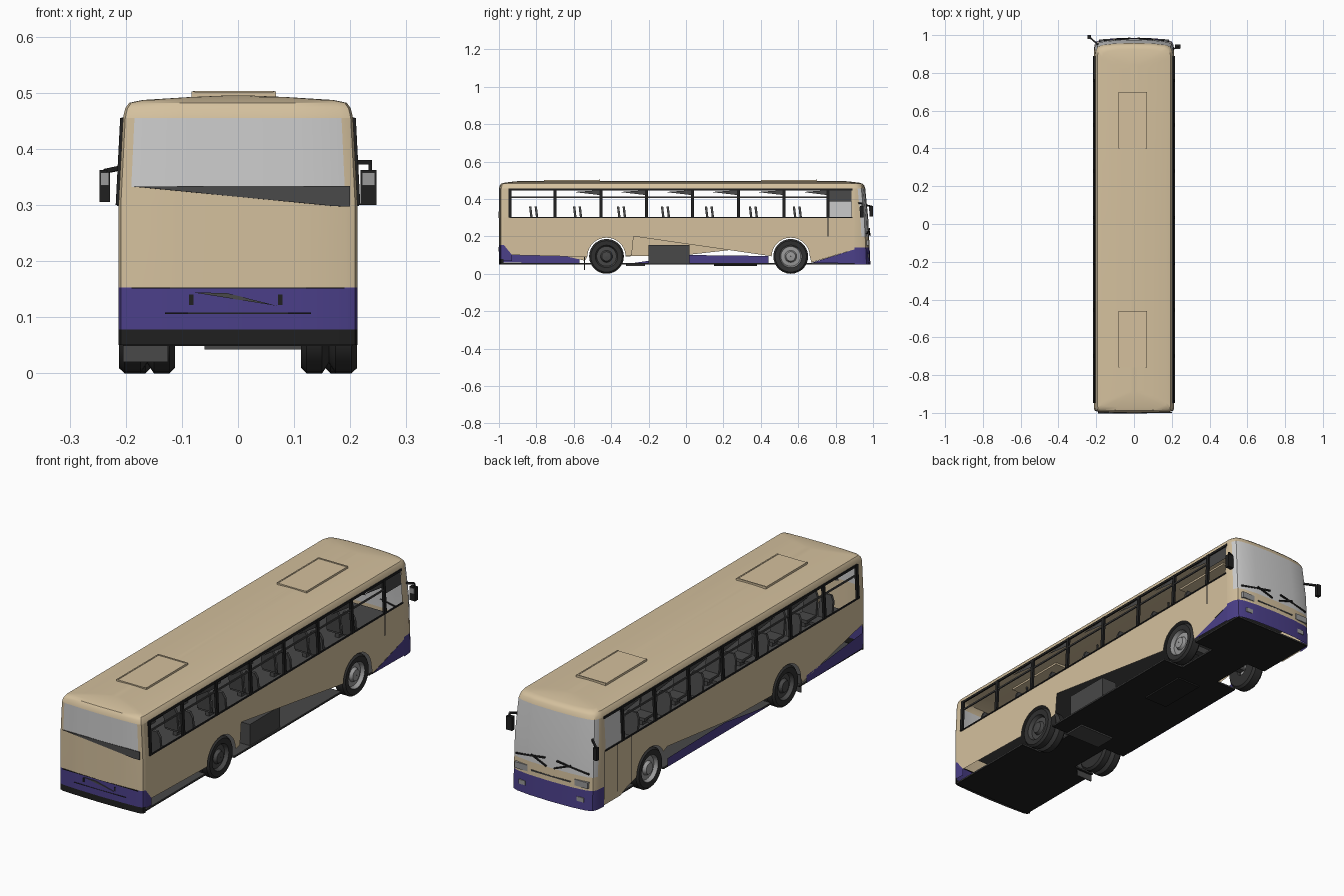
import bpy, bmesh, math
from mathutils import Vector

if "Cube" in bpy.data.objects:
    bpy.data.objects.remove(bpy.data.objects["Cube"])


def material(name, r, g, b):
    m = bpy.data.materials.new(name)
    m.diffuse_color = (r, g, b, 1)
    m.use_nodes = True
    m.node_tree.nodes["Principled BSDF"].inputs["Base Color"].default_value = m.diffuse_color
    return m


CREAM = material("cream paint", 0.66, 0.53, 0.34)
PURPLE = material("purple paint", 0.07, 0.05, 0.25)
GLASS = material("pale grey glass", 0.62, 0.62, 0.62)
DARK = material("dark grey", 0.065, 0.065, 0.065)
BLACK = material("black", 0.014, 0.014, 0.014)
TYRE = material("tyre rubber", 0.03, 0.03, 0.03)
METAL = material("grey metal", 0.32, 0.32, 0.32)


def mesh(name, verts, faces, mats, idx=None, thick=0):
    me = bpy.data.meshes.new(name)
    me.from_pydata([tuple(v) for v in verts], [], faces)
    for m in mats:
        me.materials.append(m)
    if idx:
        for p, i in zip(me.polygons, idx):
            p.material_index = i
    bm = bmesh.new()
    bm.from_mesh(me)
    bmesh.ops.recalc_face_normals(bm, faces=bm.faces)
    bm.to_mesh(me)
    bm.free()
    ob = bpy.data.objects.new(name, me)
    bpy.context.collection.objects.link(ob)
    if thick:
        mod = ob.modifiers.new("thickness", 'SOLIDIFY')
        mod.thickness = thick
        mod.offset = 0
    return ob


def box(name, x0, x1, y0, y1, z0, z1, mat):
    v = [(x, y, z) for x in (x0, x1) for y in (y0, y1) for z in (z0, z1)]
    f = [(0, 1, 3, 2), (4, 6, 7, 5), (0, 4, 5, 1), (2, 3, 7, 6), (0, 2, 6, 4), (1, 5, 7, 3)]
    return mesh(name, v, f, [mat])


def bar(name, a, b, w, mat):
    a, b = Vector(a), Vector(b)
    d = (b - a).normalized()
    u = d.cross(Vector((0, 0, 1)) if abs(d.z) < 0.9 else Vector((1, 0, 0))).normalized() * w / 2
    t = d.cross(u)
    v = [p + i * u + j * t for p in (a, b) for i, j in ((-1, -1), (1, -1), (1, 1), (-1, 1))]
    f = [(0, 1, 2, 3), (7, 6, 5, 4)] + [(i, (i + 1) % 4, 4 + (i + 1) % 4, 4 + i) for i in range(4)]
    return mesh(name, v, f, [mat])


def half_width(z):
    return 0.213 if z <= 0.3 else 0.213 - 0.008 * (z - 0.3) / 0.155


def side(name, s, pts, mat, off=0.0, thick=0):
    """Flat panel on the side wall from (y, z) points."""
    v = [(s * (half_width(z) + off), y, z) for y, z in pts]
    return mesh(name, v, [tuple(range(len(v)))], [mat], thick=thick)


def rect(y0, y1, z0, z1):
    return [(y0, z0), (y1, z0), (y1, z1), (y0, z1)]


# plan curves of the two ends: (fraction of half width, y)
FRONT = [(1, 0.90), (0.985, 0.945), (0.94, 0.965), (0.82, 0.975), (0.5, 0.983), (0, 0.986)]
REAR = [(1, -0.975), (0.98, -0.988), (0.9, -0.994), (0.5, -0.998), (0, -1.0)]


def curve(pts, w, z, inset=0):
    sg = 1 if pts[0][1] > 0 else -1
    lean = 0
    if sg > 0:
        lean = 0.012 * (z - 0.05) / 0.25 if z < 0.3 else 0.012 + 0.1 * (z - 0.3)
    half = [(f * w, y - sg * (inset + (lean if i else 0)), z) for i, (f, y) in enumerate(pts)]
    return half + [(-x, y, z) for x, y, z in reversed(half[:-1])]


def end(name, pts, rows, mats, glass_row, limit):
    zs = [r[0] for r in rows]
    v, f, idx = [], [], []
    for z in zs:
        v += curve(pts, half_width(z), z)
    n = 2 * len(pts) - 1
    for r in range(len(zs) - 1):
        for c in range(n - 1):
            f.append((r * n + c, r * n + c + 1, (r + 1) * n + c + 1, (r + 1) * n + c))
            edge = c < limit or c >= n - 1 - limit
            idx.append(0 if r >= glass_row and edge else rows[r][1])
    return mesh(name, v, f, mats, idx)


# end walls, coloured by height
PAINT = [CREAM, PURPLE, GLASS, BLACK]
end("rear_wall", REAR, [(0.05, 3), (0.078, 1), (0.153, 0), (0.3, 0), (0.332, 2), (0.455, 0)], PAINT, 4, 2)
end("front_wall", FRONT, [(0.05, 1), (0.14, 0), (0.2, 2), (0.3, 2), (0.455, 0)], PAINT, 2, 1)

# roof: stacked rings closing towards a shallow crown
rings = [(0.455, 0.205, 0), (0.472, 0.201, 0.004), (0.482, 0.194, 0.012), (0.487, 0.17, 0.03),
         (0.492, 0.09, 0.07), (0.495, 0.02, 0.1)]
v, f = [], []
for z, w, ins in rings:
    v += curve(FRONT, w, z, ins) + list(reversed(curve(REAR, w, z, ins)))
n = len(v) // len(rings)
for r in range(len(rings) - 1):
    for c in range(n):
        d = (c + 1) % n
        f.append((r * n + c, r * n + d, (r + 1) * n + d, (r + 1) * n + c))
f.append(tuple(range(len(v) - n, len(v))))
mesh("roof", v, f, [CREAM])
for i, (y0, y1, ye) in enumerate(((0.4, 0.7, 0.7), (-0.76, -0.46, -0.46))):
    box("roof_hatch", -0.08, 0.065, y0, y1, 0.485, 0.5, CREAM)
    for x in (-0.08, 0.065):
        box("hatch_edge", x - 0.003, x + 0.003, y0, y1, 0.485, 0.502, CREAM)
    box("hatch_end", -0.08, 0.065, ye - 0.006, ye, 0.485, 0.503, CREAM)

# lower side walls with wheel arches and open skirt gaps
WHEELS = (-0.425, 0.56)


def arch(yc):
    return [(yc - 0.102 * math.cos(a), 0.093 + 0.1 * math.sin(a))
            for a in [math.pi * i / 14 for i in range(15)]]


right = [(-0.975, 0.3), (-0.975, 0.155), (-0.93, 0.1), (-0.53, 0.09)] + arch(WHEELS[0]) + \
    [(-0.29, 0.1), (-0.28, 0.2), (0.45, 0.095)] + arch(WHEELS[1]) + [(0.67, 0.06), (0.9, 0.13), (0.9, 0.3)]
left = [(-0.975, 0.3), (-0.975, 0.17), (-0.54, 0.07)] + arch(WHEELS[0]) + \
    [(0.0, 0.1), (0.44, 0.15)] + arch(WHEELS[1])[2:] + [(0.72, 0.08), (0.78, 0.055), (0.9, 0.055), (0.9, 0.3)]
side("right_side_wall", 1, right, CREAM)
side("left_side_wall", -1, left, CREAM)
side("right_front_skirt", 1, [(0.67, 0.058), (0.9, 0.055), (0.9, 0.13)], PURPLE)
side("right_rear_skirt", 1, [(-0.975, 0.155), (-0.975, 0.07), (-0.93, 0.068), (-0.93, 0.1)], PURPLE)
side("left_rear_skirt", -1, [(-0.975, 0.06), (-0.975, 0.13), (-0.57, 0.09), (-0.57, 0.055)], PURPLE)
side("left_middle_skirt", -1, [(-0.3, 0.055), (0.44, 0.055), (0.44, 0.095), (0.02, 0.1)], PURPLE)
box("side_locker", 0.12, 0.2, -0.2, 0.02, 0.056, 0.155, DARK)

# window bands
PILLARS = [-0.94, -0.70, -0.455, -0.21, 0.035, 0.28, 0.525, 0.76]
for s in (1, -1):
    side("rear_corner_post", s, rect(-0.975, -0.945, 0.3, 0.455), CREAM)
    side("front_corner_post", s, rect(0.885, 0.9, 0.3, 0.455), CREAM)
    side("window_top_frame", s, rect(-0.945, 0.89, 0.445, 0.456), BLACK, 0, 0.006)
    side("window_sill", s, rect(-0.945, 0.89, 0.298, 0.304), BLACK, 0, 0.006)
    side("window_rail", s, rect(-0.945, 0.76, 0.405, 0.412), DARK, 0, 0.006)
    for p in PILLARS:
        side("window_pillar", s, rect(p - 0.008, p + 0.008, 0.3, 0.455), BLACK, 0, 0.01)
    for a, b in zip(PILLARS[1:], PILLARS[2:]):
        side("vent_pane", s, [(a + 0.1, 0.437), (b, 0.42), (b, 0.447)], DARK, -0.002)
side("right_dark_pane", 1, rect(0.765, 0.887, 0.385, 0.447), DARK, -0.002)
side("left_cab_glass", -1, rect(0.765, 0.887, 0.304, 0.447), GLASS, -0.002)
side("right_door_seam", 1, rect(0.757, 0.763, 0.2, 0.3), BLACK, 0.001)
for y in (0.7, 0.8, 0.895):
    side("left_door_seam", -1, rect(y - 0.002, y + 0.002, 0.08, 0.3), BLACK, 0.001)

# underside and cabin floor, narrowed at the wheels
spans = [(-0.985, -0.53, 0.205), (-0.53, -0.32, 0.1), (-0.32, 0.455, 0.205),
         (0.455, 0.665, 0.1), (0.665, 0.96, 0.2)]
for a, b, w in spans:
    box("underside", -w, w, a, b, 0.049, 0.054, BLACK)
    box("chassis_floor", -w, w, a, b, 0.054, 0.058, DARK)
box("cabin_floor", -0.208, 0.208, -0.97, 0.93, 0.205, 0.212, DARK)
box("underside_hatch", -0.06, 0.06, 0.15, 0.38, 0.042, 0.05, BLACK)
box("exhaust_tray", -0.06, 0.12, -0.32, -0.22, 0.042, 0.05, DARK)
for y in WHEELS:
    bar("axle", (-0.16, y, 0.093), (0.16, y, 0.093), 0.03, DARK)
box("mud_flap", -0.205, -0.125, -0.545, -0.54, 0.02, 0.1, DARK)


# lathed wheels
def wheel(name, s, y, xi, xo, rim):
    prof = [(0.03, xi), (0.083, xi), (0.093, xi + 0.01)]
    if xo - xi > 0.08:  # groove between the twin tyres
        m = (xi + xo) / 2
        prof += [(0.093, m - 0.012), (0.075, m), (0.093, m + 0.012)]
    prof += [(0.093, xo - 0.01), (0.084, xo), (0.06, xo - 0.003)]
    k = len(prof) - 1
    prof += [(0.053, xo - 0.02), (0.032, xo - 0.018), (0.025, xo - 0.004), (0.001, xo - 0.002)]
    N = 28
    v, f, idx = [], [], []
    for r, x in prof:
        v += [(s * x, y + r * math.cos(2 * math.pi * i / N), 0.093 + r * math.sin(2 * math.pi * i / N))
              for i in range(N)]
    for p in range(len(prof) - 1):
        for i in range(N):
            j = (i + 1) % N
            f.append((p * N + i, p * N + j, (p + 1) * N + j, (p + 1) * N + i))
            idx.append(0 if p < k else 1)
    mesh(name, v, f, [TYRE, rim], idx)


for s in (1, -1):
    wheel("rear_wheel", s, WHEELS[0], 0.112, 0.212, DARK)
    wheel("front_wheel", s, WHEELS[1], 0.155, 0.212, METAL)

# seats and hand poles
for s in (1, -1):
    for i in range(7):
        y = -0.82 + 0.235 * i + (0.03 if s < 0 else 0)
        for xc in (0.075, 0.155):
            x = s * xc
            pts = [(x - 0.034, 0, 0.25), (x + 0.034, 0, 0.25), (x + 0.034, 0, 0.335),
                   (x + 0.022, 0, 0.36), (x - 0.022, 0, 0.36), (x - 0.034, 0, 0.335)]
            pts = [(a, y - 0.12 * (c - 0.25), c) for a, _, c in pts]
            mesh("seat_back", pts, [tuple(range(6))], [DARK], thick=0.012)
            box("seat_cushion", x - 0.034, x + 0.034, y, y + 0.07, 0.24, 0.255, DARK)
            box("seat_leg", x - 0.01, x + 0.01, y + 0.02, y + 0.05, 0.21, 0.24, DARK)
    for y in PILLARS[1::2]:
        bar("hand_pole", (s * 0.035, y, 0.21), (s * 0.035, y, 0.485), 0.006, DARK)

# rear details
mesh("rear_glass_shade", [(-0.19, -1.001, 0.333), (0.2, -0.998, 0.334), (0.2, -0.998, 0.297), (0.17, -1.0, 0.298)],
     [(0, 1, 2, 3)], [DARK], thick=0.003)
mesh("rear_bumper_shade", [(-0.08, -1.001, 0.144), (-0.02, -1.001, 0.143), (0.07, -1.001, 0.12)],
     [(0, 1, 2)], [DARK], thick=0.003)
for x in (-0.083, 0.075):
    box("rear_handle", x - 0.004, x + 0.004, -1.001, -0.995, 0.122, 0.14, BLACK)
box("rear_seam", -0.13, 0.13, -1.001, -0.996, 0.106, 0.108, BLACK)
box("rear_panel_seam", -0.19, 0.19, -1.0, -0.993, 0.151, 0.153, BLACK)

# front details
for s in (1, -1):
    box("headlight", s * 0.12, s * 0.185, 0.95, 0.978, 0.152, 0.18, METAL)
    box("fog_light", s * 0.13, s * 0.165, 0.96, 0.979, 0.085, 0.105, METAL)
    bar("wiper_arm", (s * 0.02, 0.984, 0.205), (s * 0.1, 0.978, 0.235), 0.006, BLACK)
    bar("wiper_blade", (s * 0.03, 0.98, 0.24), (s * 0.185, 0.967, 0.215), 0.007, BLACK)
box("front_grille", -0.1, 0.1, 0.96, 0.981, 0.16, 0.166, DARK)

# mirrors
box("right_mirror", 0.218, 0.247, 0.93, 0.95, 0.3, 0.362, BLACK)
box("right_mirror_glass", 0.221, 0.244, 0.927, 0.93, 0.335, 0.358, METAL)
bar("right_mirror_arm", (0.195, 0.92, 0.376), (0.237, 0.94, 0.376), 0.008, BLACK)
bar("right_mirror_stem", (0.236, 0.94, 0.376), (0.236, 0.94, 0.355), 0.006, BLACK)
box("left_mirror", -0.247, -0.228, 0.982, 1.0, 0.305, 0.362, BLACK)
box("left_mirror_glass", -0.245, -0.23, 0.979, 0.982, 0.335, 0.358, METAL)
bar("left_mirror_arm", (-0.19, 0.95, 0.37), (-0.237, 0.99, 0.36), 0.008, BLACK)

# smooth the rounded parts, keep edges sharp
bpy.ops.object.select_all(action='DESELECT')
for ob in bpy.data.objects:
    if ob.name.split('.')[0] in ("roof", "rear_wall", "front_wall", "rear_wheel", "front_wheel"):
        ob.select_set(True)
        bpy.context.view_layer.objects.active = ob
bpy.ops.object.shade_smooth_by_angle(angle=math.radians(35))
